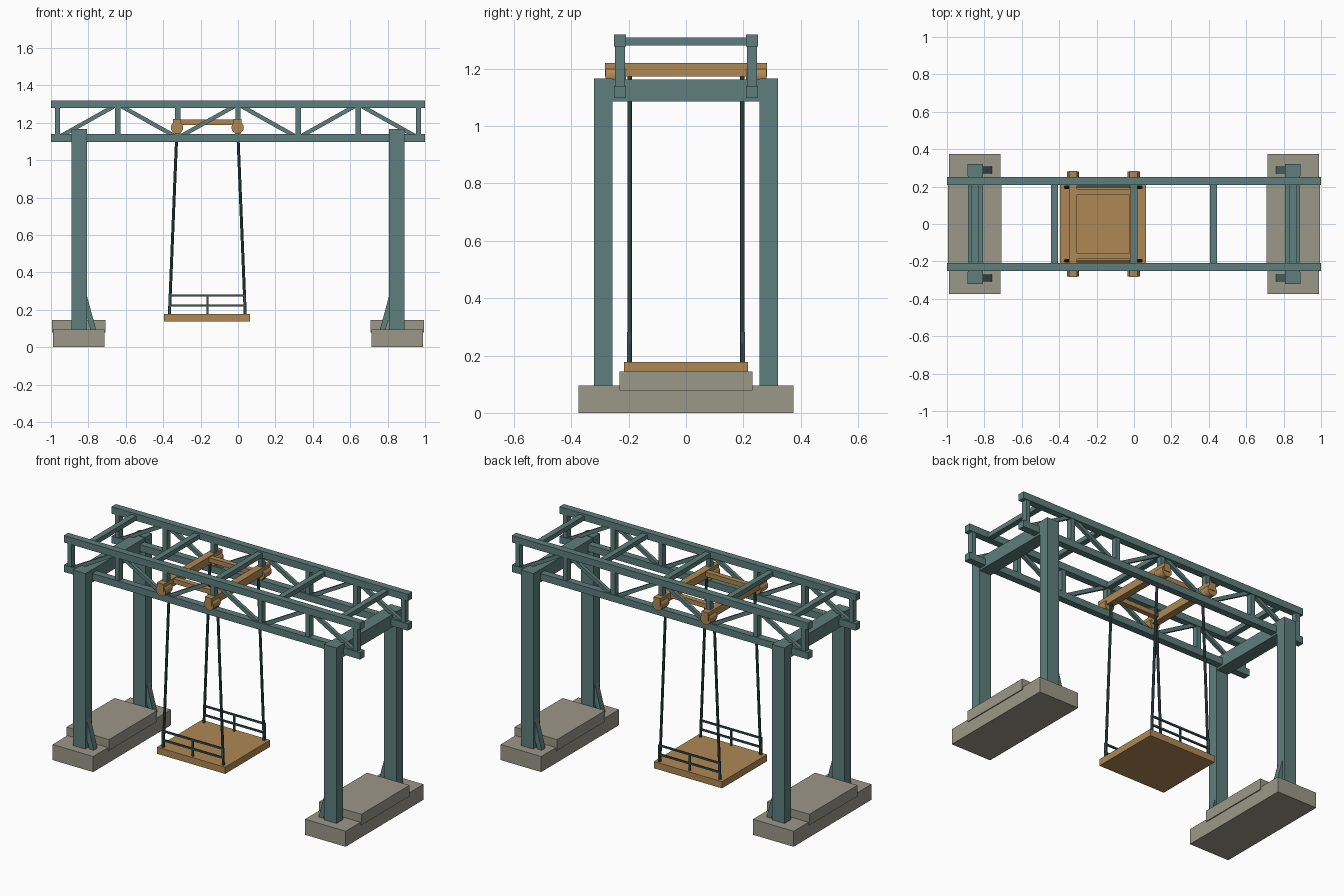
import bpy
from mathutils import Vector

if "Cube" in bpy.data.objects:
    bpy.data.objects.remove(bpy.data.objects["Cube"])


def material(name, rgb):
    m = bpy.data.materials.new(name)
    m.diffuse_color = (*rgb, 1)
    m.use_nodes = True
    m.node_tree.nodes["Principled BSDF"].inputs["Base Color"].default_value = m.diffuse_color
    return m


TEAL = material("teal_steel", (0.11, 0.21, 0.20))
DARK = material("dark_steel", (0.045, 0.085, 0.085))
OCHRE = material("ochre_paint", (0.43, 0.25, 0.09))
STONE = material("concrete", (0.33, 0.31, 0.25))


def box(name, lo, hi, mat):
    """Box between two opposite corners."""
    lo, hi = Vector(lo), Vector(hi)
    bpy.ops.mesh.primitive_cube_add(size=1, location=(lo + hi) / 2)
    o = bpy.context.object
    o.name = name
    o.scale = hi - lo
    o.data.materials.append(mat)
    return o


def bar(name, a, b, w, d, mat):
    """Rectangular bar from a to b; d is its depth along y when it lies in the xz plane."""
    a, b = Vector(a), Vector(b)
    bpy.ops.mesh.primitive_cube_add(size=1, location=(a + b) / 2)
    o = bpy.context.object
    o.name = name
    o.scale = (w, d, (b - a).length)
    o.rotation_euler = (b - a).to_track_quat('Z', 'Y').to_euler()
    o.data.materials.append(mat)
    return o


def rod(name, a, b, r, sides, mat):
    """Cylinder from a to b."""
    a, b = Vector(a), Vector(b)
    bpy.ops.mesh.primitive_cylinder_add(vertices=sides, radius=r, depth=(b - a).length,
                                        location=(a + b) / 2)
    o = bpy.context.object
    o.name = name
    o.rotation_euler = (b - a).to_track_quat('Z', 'Y').to_euler()
    o.data.materials.append(mat)
    bpy.ops.object.shade_smooth_by_angle()
    return o


CHORD_Y, TOP_Z, LOW_Z, H = 0.23, 1.299, 1.119, 0.021
STEP = 0.3215

# Portal supports: footings, columns, braces, cap beams
for s in (-1, 1):
    cx = 0.852 * s
    box("footing", (cx - 0.137, -0.375, 0), (cx + 0.137, 0.375, 0.095), STONE)
    box("footing_step", (cx - 0.143, -0.232, 0.078), (cx + 0.143, 0.232, 0.145), STONE)
    cx = 0.848 * s
    box("cap_beam", (cx - 0.04, -0.27, 1.085), (cx + 0.04, 0.27, 1.163), TEAL)
    for t in (-1, 1):
        cy = 0.289 * t
        box("column", (cx - 0.042, cy - 0.032, 0.09), (cx + 0.042, cy + 0.032, 1.166), TEAL)
        bar("column_brace", (0.83 * s, cy, 0.30), (0.772 * s, cy, 0.085), 0.036, 0.03, TEAL)

# Twin trusses
for t in (-1, 1):
    y = CHORD_Y * t
    for z, name in ((TOP_Z, "top_chord"), (LOW_Z, "bottom_chord")):
        box(name, (-1, y - H, z - H), (1, y + H, z + H), TEAL)
    for i in range(-3, 4):
        x = i * STEP
        box("truss_post", (x - 0.014, y - 0.0175, LOW_Z), (x + 0.014, y + 0.0175, TOP_Z), TEAL)
    for i in range(-3, 3):
        za, zb = (LOW_Z, TOP_Z) if i % 2 else (TOP_Z, LOW_Z)
        bar("truss_diagonal", (i * STEP, y, za), ((i + 1) * STEP, y, zb), 0.021, 0.022, TEAL)

# Cross ties between the top chords
for i in range(-2, 3):
    x = i * 0.425
    box("cross_tie", (x - 0.0175, -CHORD_Y, 1.281), (x + 0.0175, CHORD_Y, 1.309), TEAL)

# Trolley running on the bottom chords
TX = (-0.326, -0.002)
for x in TX:
    box("trolley_axle_beam", (x - 0.022, -0.283, 1.172), (x + 0.022, 0.283, 1.22), OCHRE)
    for t in (-1, 1):
        rod("trolley_wheel", (x, 0.21 * t, 1.174), (x, 0.28 * t, 1.174), 0.033, 16, OCHRE)
for t in (-1, 1):
    box("trolley_side_beam", (TX[0], 0.17 * t - 0.016, 1.188), (TX[1], 0.17 * t + 0.016, 1.216), OCHRE)

# Hanging platform
box("platform", (-0.395, -0.217, 0.137), (0.065, 0.217, 0.178), OCHRE)

# Hangers and guard rails
for t in (-1, 1):
    y = 0.196 * t
    rod("hanger_left", (TX[0], y, 1.175), (-0.367, y, 0.17), 0.008, 8, DARK)
    rod("hanger_right", (TX[1], y, 1.175), (0.039, y, 0.17), 0.008, 8, DARK)
    y = 0.2 * t
    for z in (0.222, 0.277):
        box("guard_rail", (-0.372, y - 0.005, z - 0.005), (0.044, y + 0.005, z + 0.005), DARK)
    for x in (-0.367, -0.164, 0.039):
        box("guard_post", (x - 0.005, y - 0.005, 0.17), (x + 0.005, y + 0.005, 0.28), DARK)
